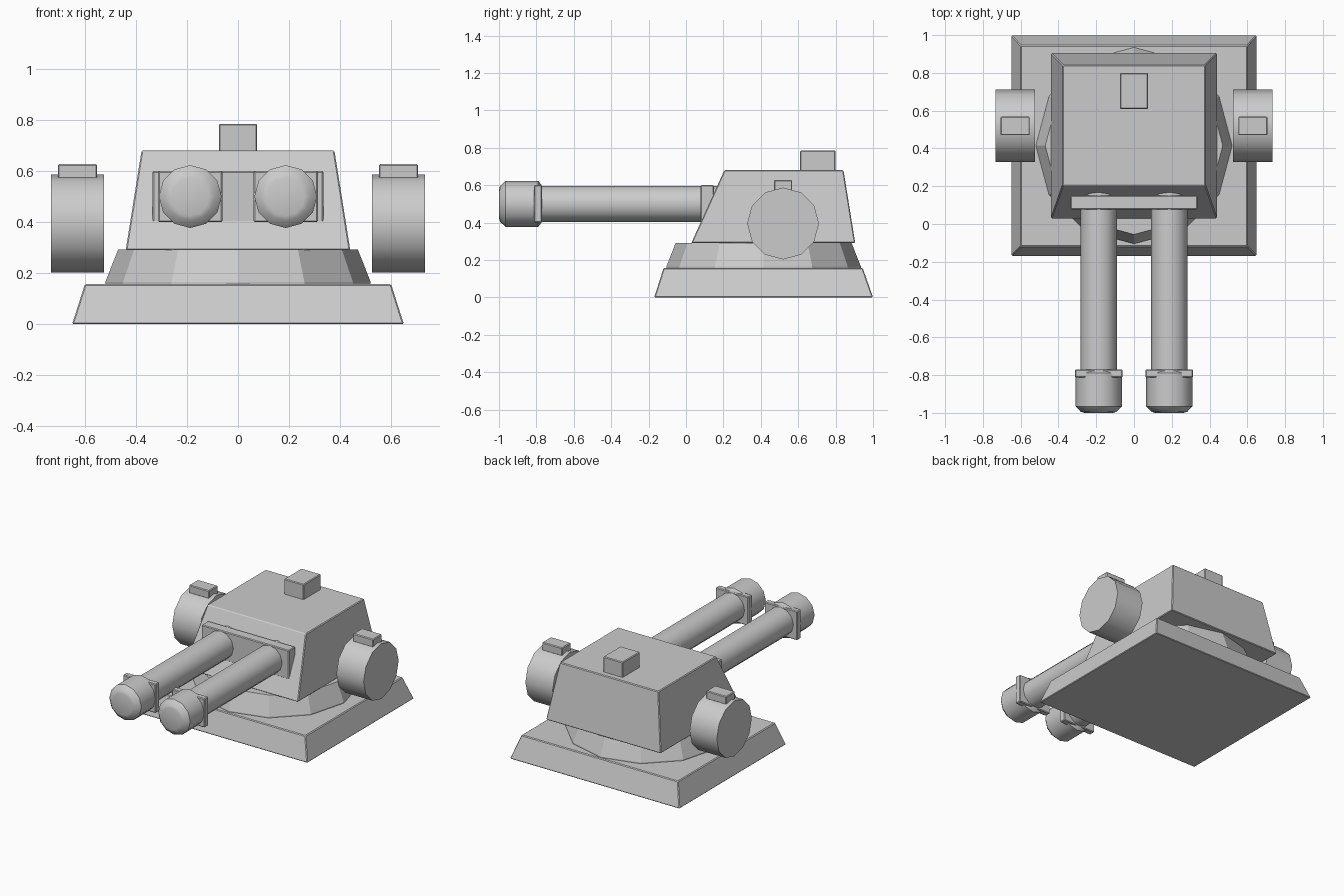
import bpy, bmesh, math
from mathutils import Matrix, Vector

if "Cube" in bpy.data.objects:
    bpy.data.objects.remove(bpy.data.objects["Cube"])


def finish(name, bm, smooth=False, bevel=0.0):
    bmesh.ops.recalc_face_normals(bm, faces=bm.faces[:])
    me = bpy.data.meshes.new(name)
    bm.to_mesh(me)
    bm.free()
    ob = bpy.data.objects.new(name, me)
    bpy.context.collection.objects.link(ob)
    if bevel:
        mod = ob.modifiers.new("soft_edges", 'BEVEL')
        mod.width = bevel
        mod.segments = 1
    if smooth:
        bpy.ops.object.select_all(action='DESELECT')
        ob.select_set(True)
        bpy.context.view_layer.objects.active = ob
        bpy.ops.object.shade_smooth_by_angle(angle=math.radians(40))
    return ob


def tapered_box(name, z0, z1, bottom, top=None, bevel=0.005):
    """bottom and top are (x0, x1, y0, y1) rectangles."""
    bm = bmesh.new()
    rings = []
    for z, (x0, x1, y0, y1) in ((z0, bottom), (z1, top or bottom)):
        rings.append([bm.verts.new(p) for p in
                      ((x0, y0, z), (x1, y0, z), (x1, y1, z), (x0, y1, z))])
    a, b = rings
    bm.faces.new(a)
    bm.faces.new(b)
    for i in range(4):
        j = (i + 1) % 4
        bm.faces.new((a[i], a[j], b[j], b[i]))
    return finish(name, bm, bevel=bevel)


def lathe(name, profile, axis, centre, sides=12, smooth=True):
    """Turn (radius, position) pairs around the x, y or z axis."""
    rot = {'x': Matrix.Rotation(math.pi / 2, 3, 'Y'),
           'y': Matrix.Rotation(-math.pi / 2, 3, 'X'),
           'z': Matrix.Identity(3)}[axis]
    bm = bmesh.new()
    rings = []
    for r, t in profile:
        ring = []
        for i in range(sides):
            a = 2 * math.pi * i / sides
            p = rot @ Vector((r * math.cos(a), r * math.sin(a), t))
            ring.append(bm.verts.new(p + Vector(centre)))
        rings.append(ring)
    for a, b in zip(rings, rings[1:]):
        for i in range(sides):
            j = (i + 1) % sides
            bm.faces.new((a[i], a[j], b[j], b[i]))
    bm.faces.new(rings[0])
    bm.faces.new(rings[-1])
    return finish(name, bm, smooth)


# Square base and twelve-sided turning ring
tapered_box("base", 0, 0.157, (-0.65, 0.65, -0.17, 1.0), (-0.60, 0.60, -0.12, 0.945))
lathe("turning_ring", [(0.52, 0.15), (0.52, 0.165), (0.47, 0.292)], 'z',
      (0, 0.415, 0), smooth=False)

# Turret housing with sloping walls, roof box and gun shield
tapered_box("turret_body", 0.29, 0.68, (-0.44, 0.44, 0.028, 0.905), (-0.378, 0.378, 0.205, 0.842))
tapered_box("roof_box", 0.675, 0.785, (-0.075, 0.075, 0.61, 0.80))
tapered_box("gun_shield", 0.40, 0.60, (-0.335, 0.335, 0.078, 0.15))

for side, s in (("left", -1), ("right", 1)):
    # Gun barrel with its collar plate and rounded muzzle
    x = s * 0.187
    lathe(side + "_barrel", [(0.097, -0.80), (0.097, 0.22)], 'y', (x, 0, 0.5))
    tapered_box(side + "_muzzle_plate", 0.40, 0.60, (x - 0.126, x + 0.126, -0.813, -0.77))
    lathe(side + "_muzzle", [(0.075, -1.0), (0.095, -0.994), (0.123, -0.965),
                             (0.123, -0.79), (0.10, -0.772)], 'y', (x, 0, 0.5))

    # Side drum and the small block on top of it
    c = s * 0.629
    lathe(side + "_drum", [(0.192, -0.104), (0.192, 0.104)], 'x', (c, 0.519, 0.395))
    tapered_box(side + "_drum_block", 0.57, 0.627, (c - 0.077, c + 0.077, 0.47, 0.568))
